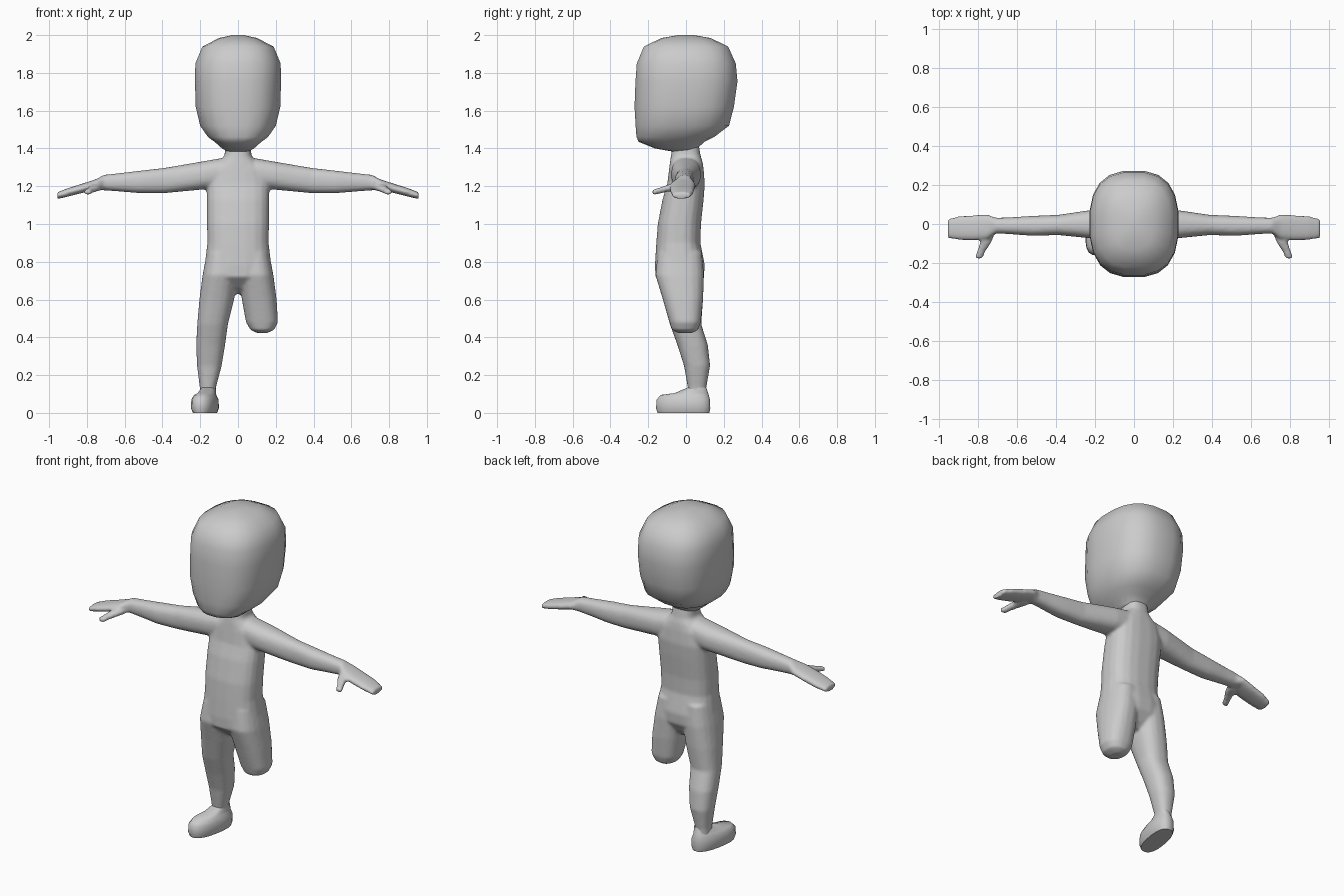
import bpy, bmesh, math

grey = bpy.data.materials.new("plain grey")
grey.diffuse_color = (0.6, 0.6, 0.6, 1)


def loft(bm, axis, stations, power=2.4, sides=20, flip=1, shear=0.0):
    """Skin rounded sections; station = (position, min a, max a, min b, max b)."""
    rings = []
    for t, a0, a1, b0, b1 in stations:
        ring = []
        for i in range(sides):
            w = 2 * math.pi * (i + 0.5) / sides
            c, s = math.cos(w), math.sin(w)
            a = (a0 + a1) / 2 + (a1 - a0) / 2 * math.copysign(abs(c) ** (2 / power), c)
            b = (b0 + b1) / 2 + (b1 - b0) / 2 * math.copysign(abs(s) ** (2 / power), s)
            x, y, z = {"x": (t, a, b), "y": (a, t, b), "z": (a, b, t)}[axis]
            ring.append(bm.verts.new((flip * (x - shear * y), y, z)))
        rings.append(ring)
    faces = [bm.faces.new(rings[0]), bm.faces.new(rings[-1])]
    for r, q in zip(rings, rings[1:]):
        for i in range(sides):
            j = (i + 1) % sides
            faces.append(bm.faces.new((r[i], r[j], q[j], q[i])))
    bmesh.ops.recalc_face_normals(bm, faces=faces)


def finish(bm, name, angle):
    me = bpy.data.meshes.new(name)
    bm.to_mesh(me)
    bm.free()
    ob = bpy.data.objects.new(name, me)
    bpy.context.collection.objects.link(ob)
    me.materials.append(grey)
    bpy.ops.object.select_all(action="DESELECT")
    ob.select_set(True)
    bpy.context.view_layer.objects.active = ob
    bpy.ops.object.shade_smooth_by_angle(angle=math.radians(angle))
    return ob


# Head: rounded block with a forward chin
bm = bmesh.new()
loft(bm, "z", [
    (1.385, -.06, .06, -.08, .05), (1.40, -.085, .085, -.165, .06),
    (1.435, -.125, .125, -.252, .10), (1.46, -.16, .16, -.264, .15),
    (1.52, -.202, .202, -.269, .23), (1.62, -.226, .226, -.275, .256),
    (1.755, -.23, .23, -.27, .275), (1.85, -.228, .228, -.263, .266),
    (1.94, -.19, .19, -.225, .225), (1.985, -.10, .10, -.13, .13),
    (2.0, -.03, .03, -.04, .04)], power=2.6)
finish(bm, "head", 60)

# Torso and neck
body = bmesh.new()
loft(body, "z", [
    (.63, -.03, .03, -.05, .03), (.66, -.09, .09, -.10, .06),
    (.72, -.186, .186, -.163, .096), (.785, -.177, .177, -.165, .10),
    (.90, -.163, .163, -.158, .077), (1.0, -.165, .165, -.15, .08),
    (1.13, -.166, .166, -.125, .094), (1.21, -.166, .166, -.10, .10),
    (1.29, -.15, .15, -.09, .094), (1.33, -.10, .10, -.085, .088),
    (1.36, -.072, .072, -.08, .078), (1.44, -.065, .065, -.07, .065)], power=2.6)

# Arms, hands and thumbs, mirrored
for side in (-1, 1):
    loft(body, "x", [
        (.03, -.07, .07, 1.20, 1.35), (.10, -.08, .08, 1.19, 1.347),
        (.18, -.078, .078, 1.183, 1.333), (.39, -.057, .047, 1.163, 1.297),
        (.52, -.061, .042, 1.163, 1.282), (.64, -.052, .034, 1.173, 1.268),
        (.71, -.048, .032, 1.178, 1.26), (.75, -.077, .048, 1.185, 1.238),
        (.82, -.084, .046, 1.165, 1.215), (.90, -.082, .041, 1.145, 1.19),
        (.957, -.072, .025, 1.132, 1.168)], flip=side)
    loft(body, "y", [
        (-.04, .71, .785, 1.175, 1.217), (-.10, .735, .793, 1.17, 1.207),
        (-.14, .763, .806, 1.16, 1.193), (-.178, .778, .82, 1.152, 1.182)],
        sides=12, flip=side)

# Whole leg on one side, short rounded leg on the other
thigh = [(.85, 0, .165, -.15, .085), (.73, 0, .188, -.163, .096),
         (.60, .02, .205, -.123, .091)]
loft(body, "z", thigh + [
    (.47, .053, .216, -.086, .081), (.36, .068, .222, -.046, .116),
    (.25, .086, .217, -.011, .128), (.13, .118, .202, .01, .107),
    (.06, .118, .202, .01, .107)], flip=-1)
loft(body, "z", thigh + [
    (.48, .042, .212, -.088, .079), (.44, .065, .192, -.075, .064),
    (.423, .10, .155, -.045, .035)])

# Fuse the limbs into one smooth skin
ob = finish(body, "body", 180)
fuse = ob.modifiers.new("fuse", "REMESH")
fuse.mode = "VOXEL"
fuse.voxel_size = 0.009
fuse.use_smooth_shade = True
soften = ob.modifiers.new("soften", "SMOOTH")
soften.factor = 0.5
soften.iterations = 5

# Foot with a flat sole, toes turned slightly outward
bm = bmesh.new()
loft(bm, "z", [
    (0, .115, .23, -.152, .125), (.025, .105, .24, -.16, .13),
    (.07, .107, .238, -.157, .128), (.095, .12, .225, -.135, .122),
    (.105, .125, .215, -.06, .118), (.135, .128, .2, .01, .107)], flip=-1, shear=.17)
finish(bm, "foot", 50)
